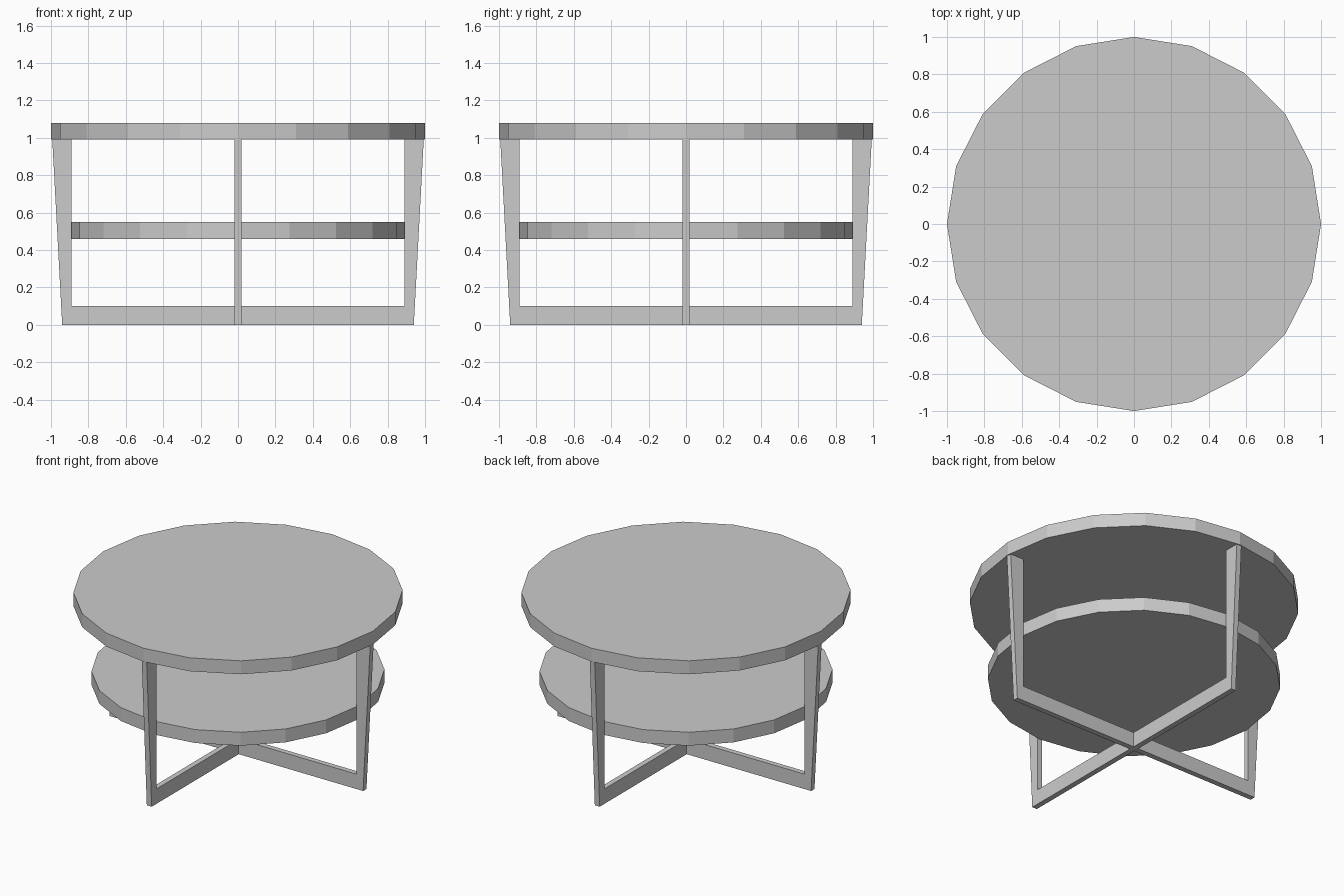
import bpy, bmesh
from mathutils import Matrix
from math import pi

if "Cube" in bpy.data.objects:
    bpy.data.objects.remove(bpy.data.objects["Cube"])


def make_object(name, bm):
    bmesh.ops.recalc_face_normals(bm, faces=bm.faces[:])
    mesh = bpy.data.meshes.new(name)
    bm.to_mesh(mesh)
    bm.free()
    obj = bpy.data.objects.new(name, mesh)
    bpy.context.collection.objects.link(obj)
    return obj


def disc(name, radius, z0, z1, sides=20):
    # First corner lies on the +x axis
    bm = bmesh.new()
    bmesh.ops.create_cone(bm, cap_ends=True, segments=sides, radius1=radius, radius2=radius,
                          depth=z1 - z0, matrix=Matrix.Translation((0, 0, (z0 + z1) / 2)))
    return make_object(name, bm)


# Round top and lower shelf
disc("table_top", 1.0, 0.99, 1.08)
disc("lower_shelf", 0.89, 0.46, 0.55)

# Crossed base: one L-shaped leg with a mitred inner end, repeated four times
HALF = 0.018
bm = bmesh.new()
layers = []
for y in (-HALF, 0, HALF):
    inner = abs(y)
    profile = [(inner, 0), (0.94, 0), (0.993, 0.99), (0.89, 0.99), (0.89, 0.10), (inner, 0.10)]
    layers.append([bm.verts.new((x, y, z)) for x, z in profile])
bm.faces.new(layers[0])
bm.faces.new(layers[2])
for a, b in zip(layers, layers[1:]):
    for i in range(5):  # the inner end stays open and joins the other legs
        bm.faces.new((a[i], a[i + 1], b[i + 1], b[i]))

leg = bm.faces[:] + bm.edges[:] + bm.verts[:]
for k in range(1, 4):
    copy = bmesh.ops.duplicate(bm, geom=leg)["geom"]
    bmesh.ops.rotate(bm, verts=[g for g in copy if isinstance(g, bmesh.types.BMVert)],
                     cent=(0, 0, 0), matrix=Matrix.Rotation(k * pi / 2, 3, 'Z'))
bmesh.ops.remove_doubles(bm, verts=bm.verts[:], dist=0.0005)
make_object("crossed_leg_base", bm)
